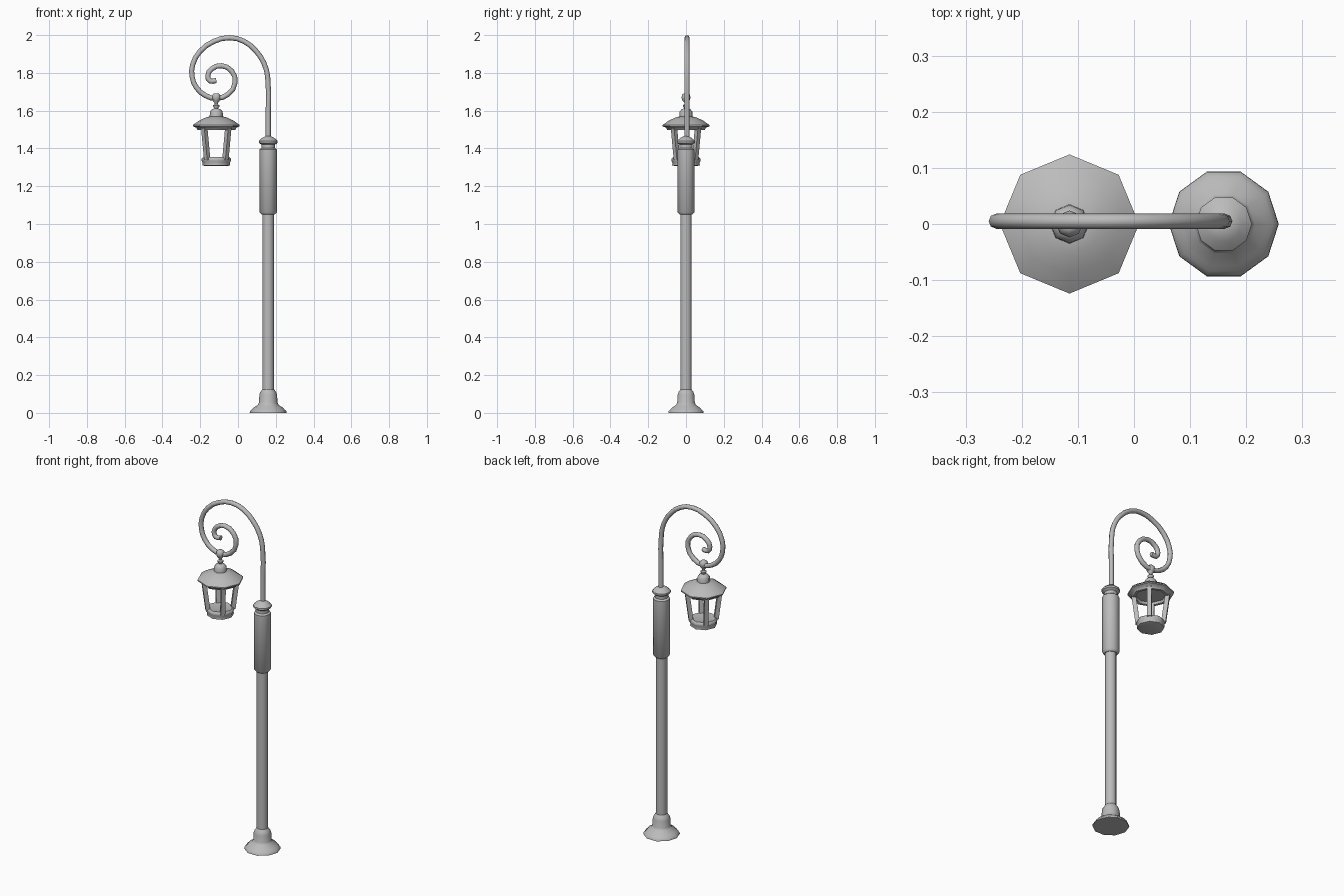
import bpy
import bmesh
from math import pi, cos, sin, radians
from mathutils import Vector, Matrix

cube = bpy.data.objects.get("Cube")
if cube:
    bpy.data.objects.remove(cube)

POLE_X, LAMP_X, ARM_Y = 0.16, -0.115, 0.005

# Single painted-metal colour
metal = bpy.data.materials.new("grey_metal")
metal.use_nodes = True
grey = (0.5, 0.5, 0.5, 1)
metal.diffuse_color = grey
for node in metal.node_tree.nodes:
    if node.type == 'BSDF_PRINCIPLED':
        node.inputs["Base Color"].default_value = grey


def finish(name, mesh, angle=45):
    """Link a mesh as a named part and smooth it, keeping hard edges."""
    obj = bpy.data.objects.new(name, mesh)
    bpy.context.collection.objects.link(obj)
    mesh.materials.clear()
    mesh.materials.append(metal)
    bpy.ops.object.select_all(action='DESELECT')
    obj.select_set(True)
    bpy.context.view_layer.objects.active = obj
    bpy.ops.object.shade_smooth_by_angle(angle=radians(angle))
    return obj


def lathe(name, profile, sides, x):
    """Turn a (radius, height) profile around a vertical axis at x."""
    bm = bmesh.new()
    rings = []
    for r, z in profile:
        rings.append([bm.verts.new((x + r * cos(2 * pi * i / sides),
                                    r * sin(2 * pi * i / sides), z))
                      for i in range(sides)])
    for a, b in zip(rings, rings[1:]):
        for i in range(sides):
            j = (i + 1) % sides
            bm.faces.new((a[i], a[j], b[j], b[i]))
    bm.faces.new(rings[0])
    bm.faces.new(rings[-1])
    bmesh.ops.recalc_face_normals(bm, faces=bm.faces)
    mesh = bpy.data.meshes.new(name)
    bm.to_mesh(mesh)
    bm.free()
    return finish(name, mesh)


# Pole parts, ten-sided
lathe("base", [(0.098, 0), (0.097, 0.008), (0.088, 0.016), (0.078, 0.028),
               (0.055, 0.042), (0.049, 0.055), (0.047, 0.095),
               (0.042, 0.11), (0.031, 0.125)], 10, POLE_X)
lathe("shaft", [(0.031, 0.1), (0.031, 1.07)], 10, POLE_X)
lathe("sleeve", [(0.034, 1.05), (0.046, 1.062), (0.046, 1.395),
                 (0.036, 1.403)], 10, POLE_X)
lathe("collar", [(0.036, 1.4), (0.036, 1.42), (0.05, 1.43), (0.05, 1.44),
                 (0.032, 1.456), (0.014, 1.465)], 10, POLE_X)

# Scrolled arm
path = [(0.16, 1.45), (0.16, 1.6), (0.157, 1.78), (0.138, 1.85),
        (0.095, 1.916), (0.03, 1.968), (-0.045, 1.986), (-0.125, 1.968),
        (-0.2, 1.915), (-0.24, 1.843), (-0.243, 1.78), (-0.22, 1.722),
        (-0.172, 1.68), (-0.115, 1.665), (-0.052, 1.687), (-0.015, 1.75),
        (-0.034, 1.81), (-0.088, 1.838), (-0.14, 1.82), (-0.16, 1.785),
        (-0.148, 1.757), (-0.115, 1.76)]
curve = bpy.data.curves.new("arm_path", 'CURVE')
curve.dimensions = '3D'
curve.bevel_depth = 0.0135
curve.bevel_resolution = 2
curve.resolution_u = 2
curve.use_fill_caps = True
spline = curve.splines.new('BEZIER')
spline.bezier_points.add(len(path) - 1)
for point, (x, z) in zip(spline.bezier_points, path):
    point.co = (x, ARM_Y, z)
    point.handle_left_type = point.handle_right_type = 'AUTO'
helper = bpy.data.objects.new("arm_path", curve)
bpy.context.collection.objects.link(helper)
depsgraph = bpy.context.evaluated_depsgraph_get()
arm_mesh = bpy.data.meshes.new_from_object(helper.evaluated_get(depsgraph))
bpy.data.objects.remove(helper)
finish("scroll_arm", arm_mesh, 60)

# Lantern parts, eight-sided
lathe("hanger", [(0.01, 1.692), (0.02, 1.685), (0.024, 1.67), (0.018, 1.652),
                 (0.009, 1.642), (0.009, 1.634), (0.017, 1.628),
                 (0.017, 1.622), (0.01, 1.614), (0.01, 1.6)], 8, LAMP_X)
lathe("roof_cap", [(0.01, 1.612), (0.024, 1.607), (0.034, 1.594),
                   (0.035, 1.566), (0.035, 1.555)], 8, LAMP_X)
lathe("roof", [(0.032, 1.57), (0.055, 1.564), (0.09, 1.548), (0.124, 1.524),
               (0.124, 1.517), (0.106, 1.51), (0.1, 1.498),
               (0.085, 1.498), (0.08, 1.512)], 8, LAMP_X)
lathe("lantern_cup", [(0.06, 1.352), (0.069, 1.354), (0.077, 1.346),
                      (0.077, 1.335), (0.072, 1.325), (0.073, 1.311),
                      (0.06, 1.307)], 8, LAMP_X)

# Four slanted posts on the diagonals
bm = bmesh.new()
for k in range(4):
    turn = Matrix.Rotation(pi / 4 + k * pi / 2, 4, 'Z')
    low, high = Vector((0.068, 0, 1.34)), Vector((0.09, 0, 1.51))
    rings = []
    for centre in (low, high):
        rings.append([bm.verts.new(turn @ (centre + Vector((dx, dy, 0))) + Vector((LAMP_X, 0, 0)))
                      for dx, dy in ((-.012, -.012), (.012, -.012), (.012, .012), (-.012, .012))])
    a, b = rings
    for i in range(4):
        j = (i + 1) % 4
        bm.faces.new((a[i], a[j], b[j], b[i]))
    bm.faces.new(a[::-1])
    bm.faces.new(b)
mesh = bpy.data.meshes.new("lantern_posts")
bm.to_mesh(mesh)
bm.free()
finish("lantern_posts", mesh, 30)
